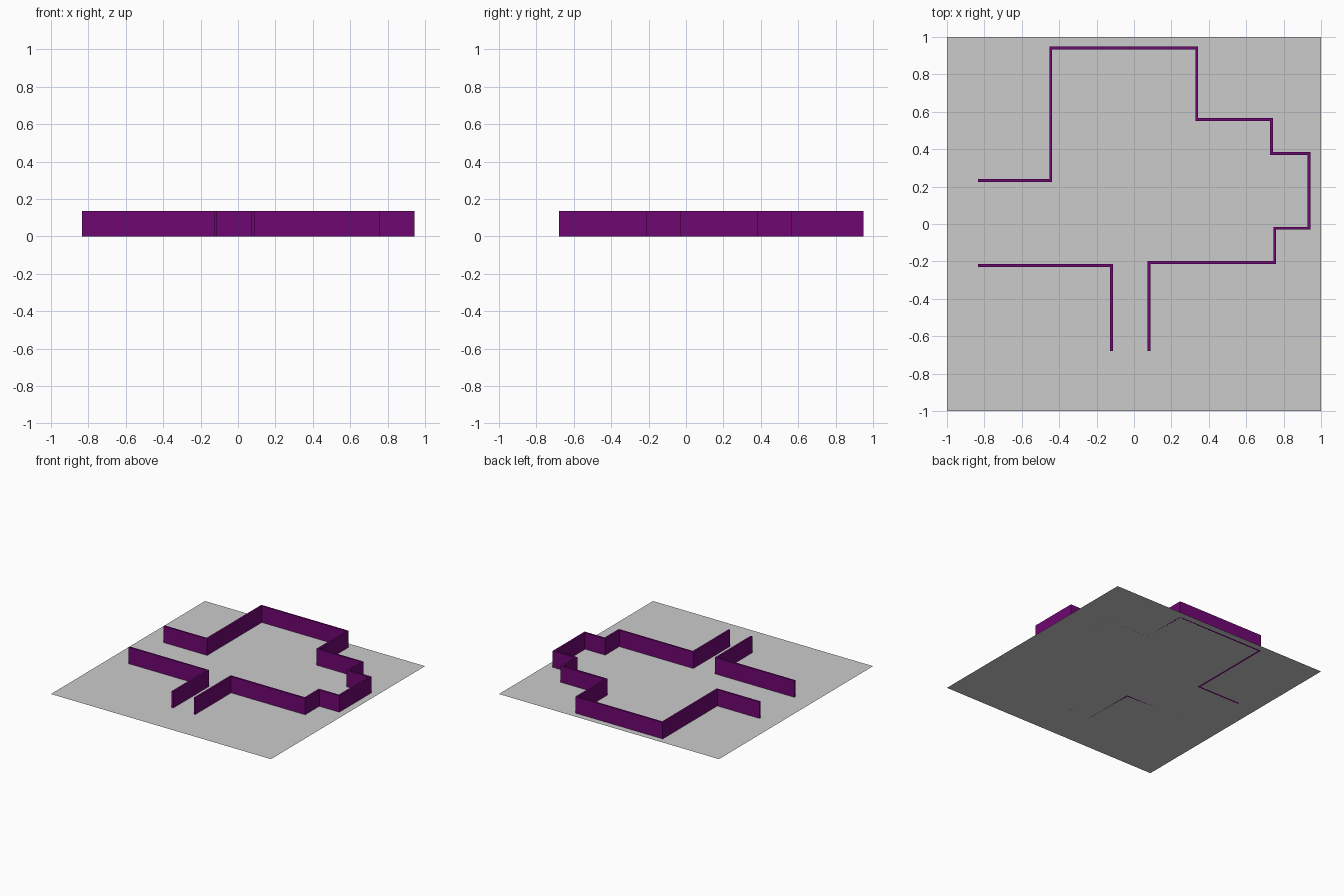
import bpy
import bmesh
from mathutils import Vector

if "Cube" in bpy.data.objects:
    bpy.data.objects.remove(bpy.data.objects["Cube"])

HEIGHT = 0.135
THICK = 0.015

purple = bpy.data.materials.new("purple")
purple.diffuse_color = (0.16, 0.002, 0.17, 1)
purple.use_nodes = True
purple.node_tree.nodes["Principled BSDF"].inputs["Base Color"].default_value = purple.diffuse_color


def wall(name, path):
    """Mitred upright wall following a centre line of right-angled turns."""
    pts = [Vector(p) for p in path]
    dirs = [(b - a).normalized() for a, b in zip(pts, pts[1:])]
    normals = [Vector((-d.y, d.x)) for d in dirs]
    bm = bmesh.new()
    rings = []
    for i, p in enumerate(pts):
        # at a right-angled corner the mitre is the sum of both normals
        n = normals[max(i - 1, 0)].copy()
        if 0 < i < len(pts) - 1:
            n += normals[i]
        n *= THICK / 2
        rings.append([bm.verts.new((*(p + n * s), z))
                      for s, z in ((1, 0), (-1, 0), (-1, HEIGHT), (1, HEIGHT))])
    for a, b in zip(rings, rings[1:]):
        for k in range(4):
            j = (k + 1) % 4
            bm.faces.new((a[k], a[j], b[j], b[k]))
    bm.faces.new(rings[0])
    bm.faces.new(rings[-1])
    bmesh.ops.recalc_face_normals(bm, faces=bm.faces)
    mesh = bpy.data.meshes.new(name)
    bm.to_mesh(mesh)
    bm.free()
    mesh.materials.append(purple)
    bpy.context.collection.objects.link(bpy.data.objects.new(name, mesh))


# Flat floor sheet
bpy.ops.mesh.primitive_plane_add(size=2)
bpy.context.object.name = "floor"

# Long wall around the stepped room
wall("room_wall", [
    (-0.834, 0.232), (-0.445, 0.232), (-0.445, 0.941), (0.335, 0.941),
    (0.335, 0.559), (0.735, 0.559), (0.735, 0.377), (0.935, 0.377),
    (0.935, -0.023), (0.753, -0.023), (0.753, -0.206), (0.08, -0.206),
    (0.08, -0.678)])

# Separate corner wall between the two passages
wall("corner_wall", [(-0.834, -0.222), (-0.12, -0.222), (-0.12, -0.678)])
